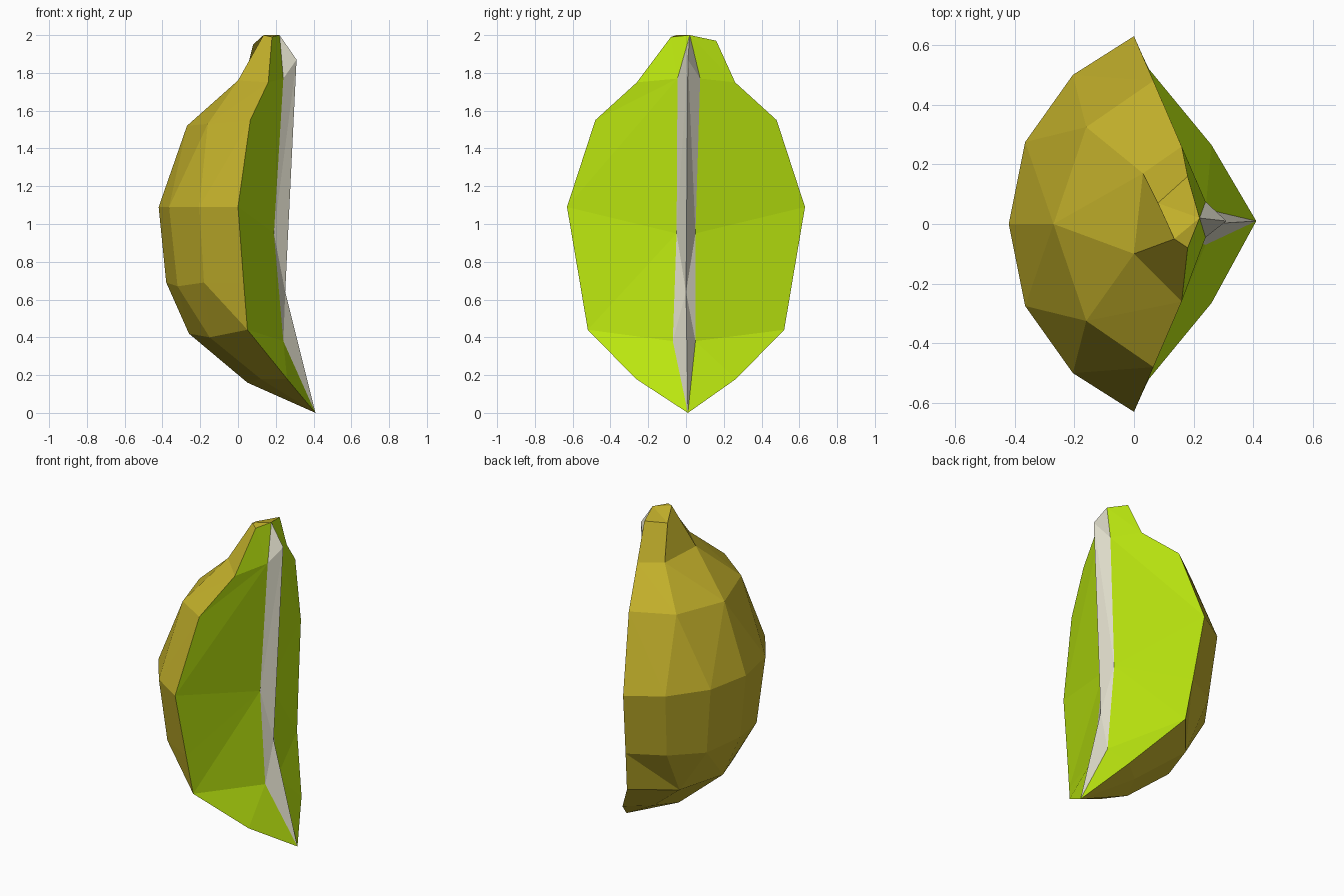
import bpy, bmesh
from mathutils import Vector

if "Cube" in bpy.data.objects:
    bpy.data.objects.remove(bpy.data.objects["Cube"])


def material(name, rgb):
    m = bpy.data.materials.new(name)
    m.diffuse_color = (*rgb, 1)
    m.use_nodes = True
    m.node_tree.nodes["Principled BSDF"].inputs["Base Color"].default_value = m.diffuse_color
    return m


def fractions(pts):
    """Position of each point along a polyline, 0 to 1."""
    d = [0.0]
    for a, b in zip(pts, pts[1:]):
        d.append(d[-1] + (Vector(b) - Vector(a)).length)
    return [v / (d[-1] or 1) for v in d]


def stitch(a, b):
    """Faces joining two polylines: quads if they match, else triangles."""
    if len(a) == len(b):
        return [(a[i], a[i + 1], b[i + 1], b[i]) for i in range(len(a) - 1)]
    fa, fb = fractions(a), fractions(b)
    i = j = 0
    faces = []
    while i < len(a) - 1 or j < len(b) - 1:
        step_a = j == len(b) - 1 or (i < len(a) - 1 and fa[i + 1] <= fb[j + 1])
        if step_a:
            faces.append((a[i], a[i + 1], b[j]))
            i += 1
        else:
            faces.append((a[i], b[j + 1], b[j]))
            j += 1
    return faces


def shell(name, faces, mat, centre):
    """Flat-shaded surface with all faces turned away from centre."""
    bm = bmesh.new()
    verts = {}
    for f in faces:
        pts = list(dict.fromkeys(f))
        if len(pts) < 3:
            continue
        for p in pts:
            if p not in verts:
                verts[p] = bm.verts.new(p)
        face = bm.faces.new([verts[p] for p in pts])
        face.normal_update()
        if face.normal.dot(face.calc_center_median() - Vector(centre)) < 0:
            face.normal_flip()
    me = bpy.data.meshes.new(name)
    bm.to_mesh(me)
    bm.free()
    me.materials.append(mat)
    ob = bpy.data.objects.new(name, me)
    bpy.context.collection.objects.link(ob)


def mirrored(half):
    """Complete a ring whose last point lies on the middle plane."""
    return half + [(x, -y, z) for x, y, z in reversed(half[:-1])]


TOP, TIP = (0.22, 0.02, 2.0), (0.41, 0.01, 0.0)

# Rings of the rind, from the stem end down to the tip
stem = [(0.18, -0.08, 1.99), (0.135, -0.05, 2.0), (0.08, 0.07, 1.95), (0.18, 0.16, 1.97)]
neck = [(0.16, -0.26, 1.75), (0.0, -0.10, 1.76), (0.03, 0.17, 1.75), (0.16, 0.26, 1.75)]
shoulder = mirrored([(0.065, -0.48, 1.55), (-0.16, -0.325, 1.53), (-0.27, 0, 1.52)])
equator = mirrored([(0, -0.63, 1.09), (-0.205, -0.50, 1.09), (-0.365, -0.275, 1.09), (-0.42, 0, 1.09)])
belly = mirrored([(0.03, -0.562, 0.69), (-0.18, -0.45, 0.69), (-0.32, -0.25, 0.67), (-0.38, 0, 0.69)])
lower = mirrored([(0.05, -0.52, 0.44), (-0.15, -0.28, 0.40), (-0.26, 0, 0.42)])
base = mirrored([(0.26, -0.265, 0.18), (0.12, -0.15, 0.18), (0.05, 0, 0.16)])
rings = [[TOP], stem, neck, shoulder, equator, belly, lower, base, [TIP]]

rind_faces = []
for a, b in zip(rings, rings[1:]):
    rind_faces += stitch(a, b)
shell("rind", rind_faces, material("olive yellow rind", (0.55, 0.44, 0.024)), (0.15, 0, 1))

# Cut flesh on both sides, and the pale core strip along the inner edge
core_edges = {
    0: [TOP, (0.24, -0.045, 1.77), (0.19, -0.05, 0.95), (0.24, -0.07, 0.38), TIP],
    -1: [TOP, (0.24, 0.075, 1.77), (0.19, 0.05, 0.95), (0.24, 0.05, 0.38), TIP],
}
ridge = [TOP, (0.31, 0.01, 1.87), (0.25, 0.0, 0.64), TIP]
flesh_faces, core_faces = [], []
for end, edge in core_edges.items():
    rim = [r[end] for r in rings[1:]]
    flesh_faces += stitch(rim, edge)
    core_faces += stitch(edge, ridge)
shell("flesh", flesh_faces, material("lime green flesh", (0.50, 0.80, 0.005)), (-0.1, 0, 1))
shell("core", core_faces, material("pale pith", (0.72, 0.70, 0.58)), (-0.1, 0, 1))
